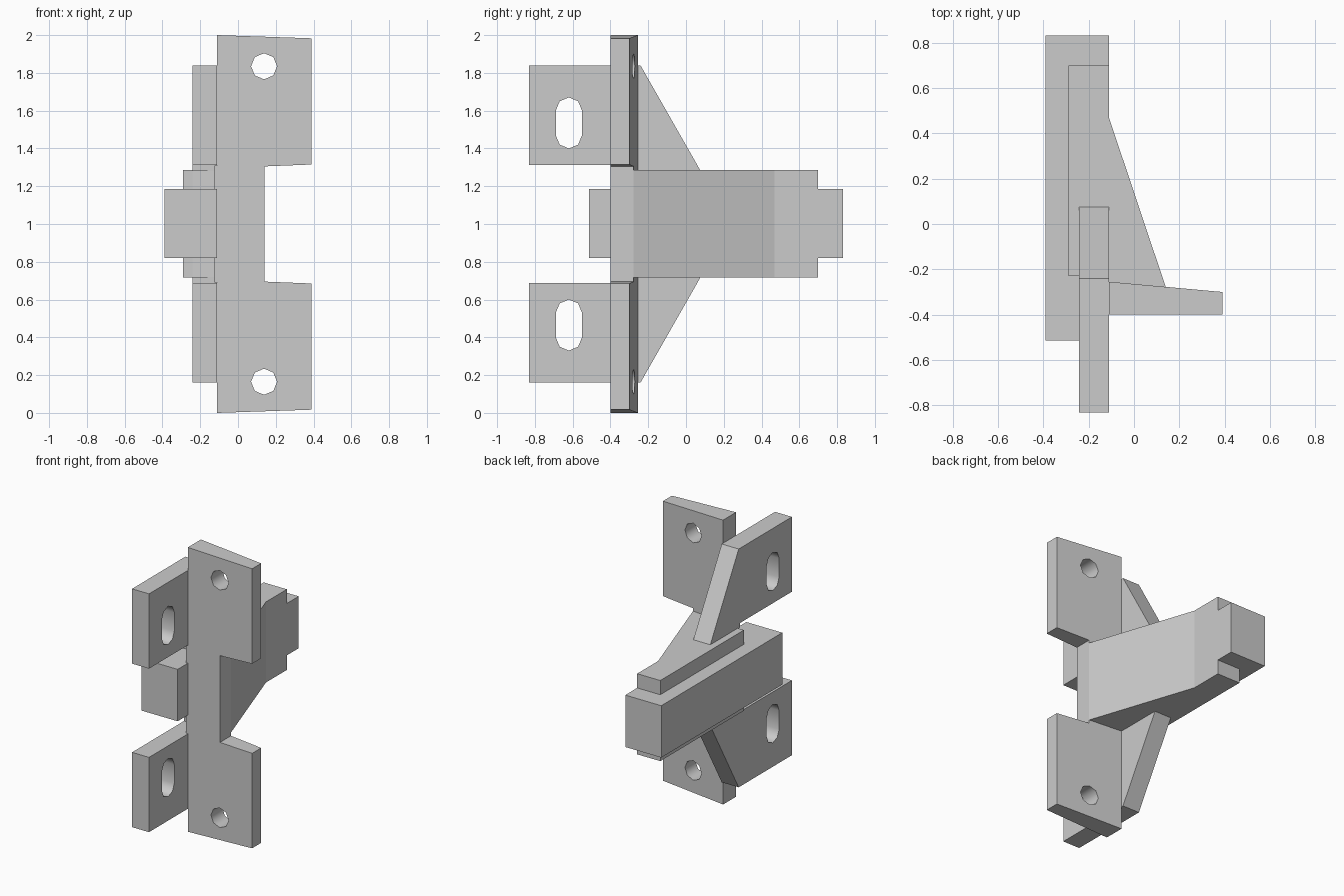
import bpy, bmesh
from math import sin, cos, pi, radians

if "Cube" in bpy.data.objects:
    bpy.data.objects.remove(bpy.data.objects["Cube"])


def prism(name, pts, axis, lo, hi):
    """Extrude a 2D profile along an axis: x uses (y,z), y uses (x,z), z uses (x,y)."""
    i = "xyz".index(axis)
    bm = bmesh.new()
    rings = []
    for d in (lo, hi):
        ring = []
        for p in pts:
            co = list(p)
            co.insert(i, d)
            ring.append(bm.verts.new(co))
        rings.append(ring)
        bm.faces.new(ring)
    n = len(pts)
    for k in range(n):
        m = (k + 1) % n
        bm.faces.new((rings[0][k], rings[0][m], rings[1][m], rings[1][k]))
    bmesh.ops.recalc_face_normals(bm, faces=bm.faces)
    me = bpy.data.meshes.new(name)
    bm.to_mesh(me)
    bm.free()
    ob = bpy.data.objects.new(name, me)
    bpy.context.collection.objects.link(ob)
    return ob


def slot(u, v, r, half=0.0):
    """Eight-sided circle, stretched vertically by half when it is a slot."""
    pts = []
    for k in range(5):
        pts.append((u + r * cos(k * pi / 4), v + half + r * sin(k * pi / 4)))
    for k in range(4, 9):
        pts.append((u + r * cos(k * pi / 4), v - half + r * sin(k * pi / 4)))
    if half == 0:
        pts = pts[:5] + pts[6:9]
    return pts


def cut(ob, cutter):
    mod = ob.modifiers.new("hole", 'BOOLEAN')
    mod.operation = 'DIFFERENCE'
    mod.solver = 'EXACT'
    mod.object = cutter
    bpy.ops.object.select_all(action='DESELECT')
    bpy.context.view_layer.objects.active = ob
    ob.select_set(True)
    bpy.ops.object.modifier_apply(modifier=mod.name)
    bpy.data.objects.remove(cutter)


def smooth_holes(ob):
    bpy.ops.object.select_all(action='DESELECT')
    bpy.context.view_layer.objects.active = ob
    ob.select_set(True)
    bpy.ops.object.shade_smooth_by_angle(angle=radians(50))


def flip(pts):
    """Mirror a profile about the mid height z = 1."""
    return [(u, 2 - v) for u, v in pts]


# Front plate: notched outline, back face tapering towards the free edge
upper = [(0.14, 1.305), (0.39, 1.315), (0.39, 1.983), (-0.11, 2.0),
         (-0.11, 1.31), (-0.125, 1.31)]
plate = prism("front_plate", upper + flip(upper)[::-1], 'y', -0.4, -0.2)
for v in plate.data.vertices:
    if v.co.y > -0.3:
        v.co.y = -0.255 - 0.09 * (v.co.x + 0.11)
for z in (0.165, 1.835):
    cut(plate, prism("hole_cutter", slot(0.138, z, 0.069), 'y', -0.6, 0))
smooth_holes(plate)

# Side flanges with sloping gussets and slots, mirrored top and bottom
flange = [(-0.832, 1.312), (-0.832, 1.838), (-0.24, 1.838), (0.078, 1.28),
          (-0.255, 1.28), (-0.255, 1.312)]
hole = slot(-0.62, 1.535, 0.069, 0.066)
for name, f in (("upper_flange", lambda p: p), ("lower_flange", flip)):
    ob = prism(name, f(flange), 'x', -0.242, -0.11)
    cut(ob, prism("slot_cutter", f(hole), 'x', -0.5, 0.1))
    smooth_holes(ob)

# Wedge-shaped body behind the plate
prism("wedge_body", [(-0.29, -0.23), (-0.24, -0.23), (-0.125, -0.255),
                     (0.14, -0.278), (-0.11, 0.468), (-0.11, 0.7), (-0.29, 0.7)],
      'z', 0.718, 1.285)

# Long bar running front to back
prism("long_bar", [(-0.39, -0.513), (-0.11, -0.513), (-0.11, 0.832), (-0.39, 0.832)],
      'z', 0.82, 1.185)
